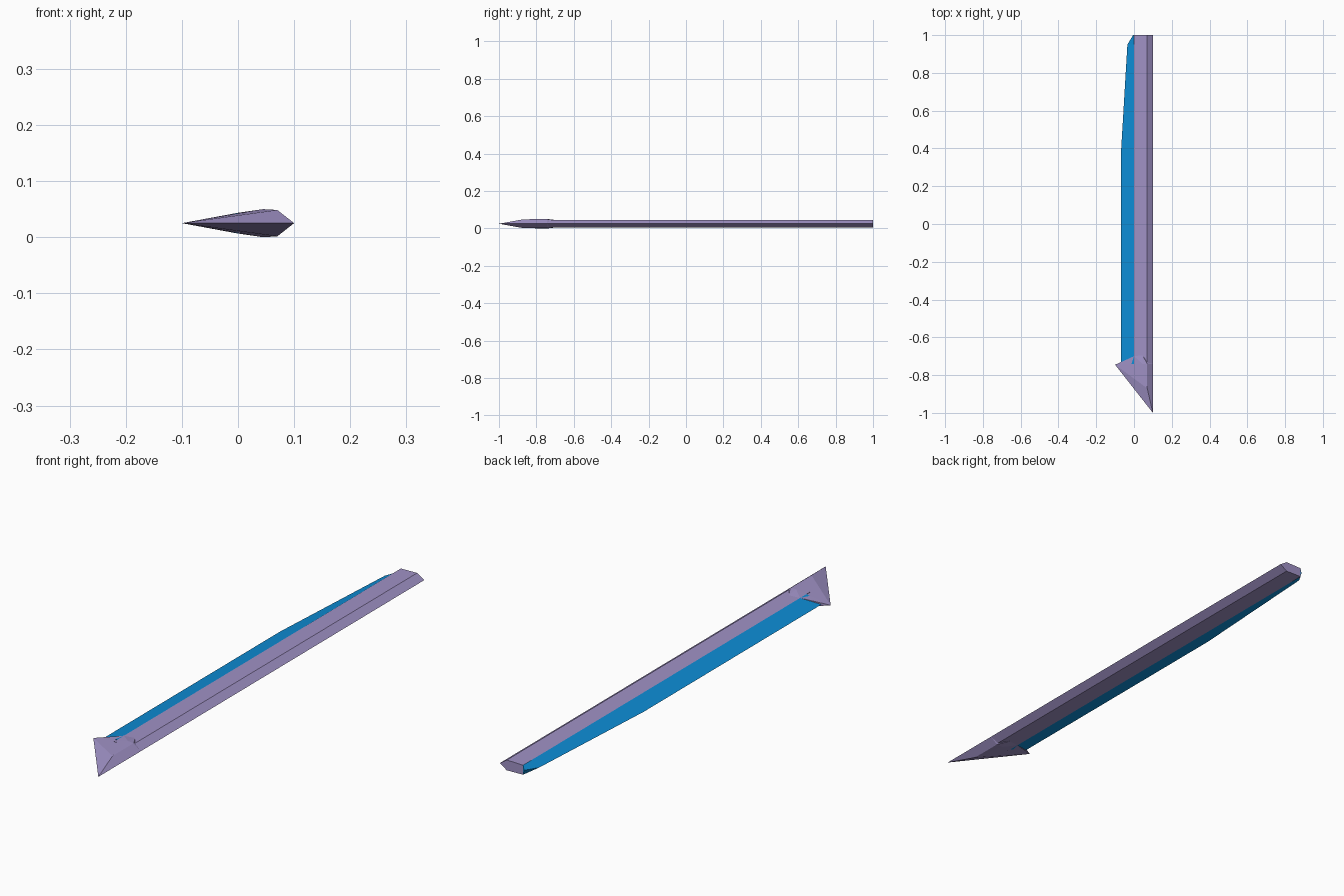
import bpy, bmesh

if "Cube" in bpy.data.objects:
    bpy.data.objects.remove(bpy.data.objects["Cube"])

MID = 0.025  # height of the symmetry plane


def material(name, rgb):
    m = bpy.data.materials.new(name)
    m.diffuse_color = (*rgb, 1)
    m.use_nodes = True
    m.node_tree.nodes["Principled BSDF"].inputs["Base Color"].default_value = m.diffuse_color
    return m


purple = material("dull purple", (0.352, 0.287, 0.565))
blue = material("bright blue", (0.004, 0.262, 0.66))


def finish(name, bm, mat):
    bmesh.ops.recalc_face_normals(bm, faces=bm.faces)
    me = bpy.data.meshes.new(name)
    bm.to_mesh(me)
    bm.free()
    me.materials.append(mat)
    ob = bpy.data.objects.new(name, me)
    bpy.context.collection.objects.link(ob)
    return ob


def loft(name, sections, mat):
    """Join equal-length closed cross-sections and cap both ends."""
    bm = bmesh.new()
    rings = [[bm.verts.new(p) for p in s] for s in sections]
    n = len(rings[0])
    for a, b in zip(rings, rings[1:]):
        for i in range(n):
            j = (i + 1) % n
            bm.faces.new((a[i], a[j], b[j], b[i]))
    bm.faces.new(rings[0])
    bm.faces.new(rings[-1])
    return finish(name, bm, mat)


# spine: straight bar with a bevelled outer edge
profile = [(0, 0.0185), (0.07, 0.02), (0.1, 0), (0.07, -0.02), (0, -0.0185)]
loft("spine", [[(x, y, MID + h) for x, h in profile] for y in (-0.76, 1.0)], purple)

# cutting edge: thin wedge narrowing towards the back end
stations = [(-0.74, -0.07), (0.36, -0.07), (0.95, -0.035), (1.0, -0.005)]
loft("cutting_edge",
     [[(0, y, MID + 0.0185), (x, y, MID), (0, y, MID - 0.0185)] for y, x in stations],
     blue)

# pointed head: hull of a half outline mirrored about the middle plane
half = [(0.1, -1.0, 0), (-0.1, -0.745, 0), (0.1, -0.74, 0),
        (0.07, -0.87, 0.0235), (0.045, -0.74, 0.025), (0.07, -0.74, 0.0235),
        (0.0, -0.70, 0.0185), (0.045, -0.695, 0.0195)]
bm = bmesh.new()
for x, y, h in half:
    for s in ((1, -1) if h else (1,)):
        bm.verts.new((x, y, MID + s * h))
res = bmesh.ops.convex_hull(bm, input=bm.verts)
bmesh.ops.delete(bm, geom=[v for v in bm.verts if not v.link_faces], context='VERTS')
finish("pointed_head", bm, purple)
